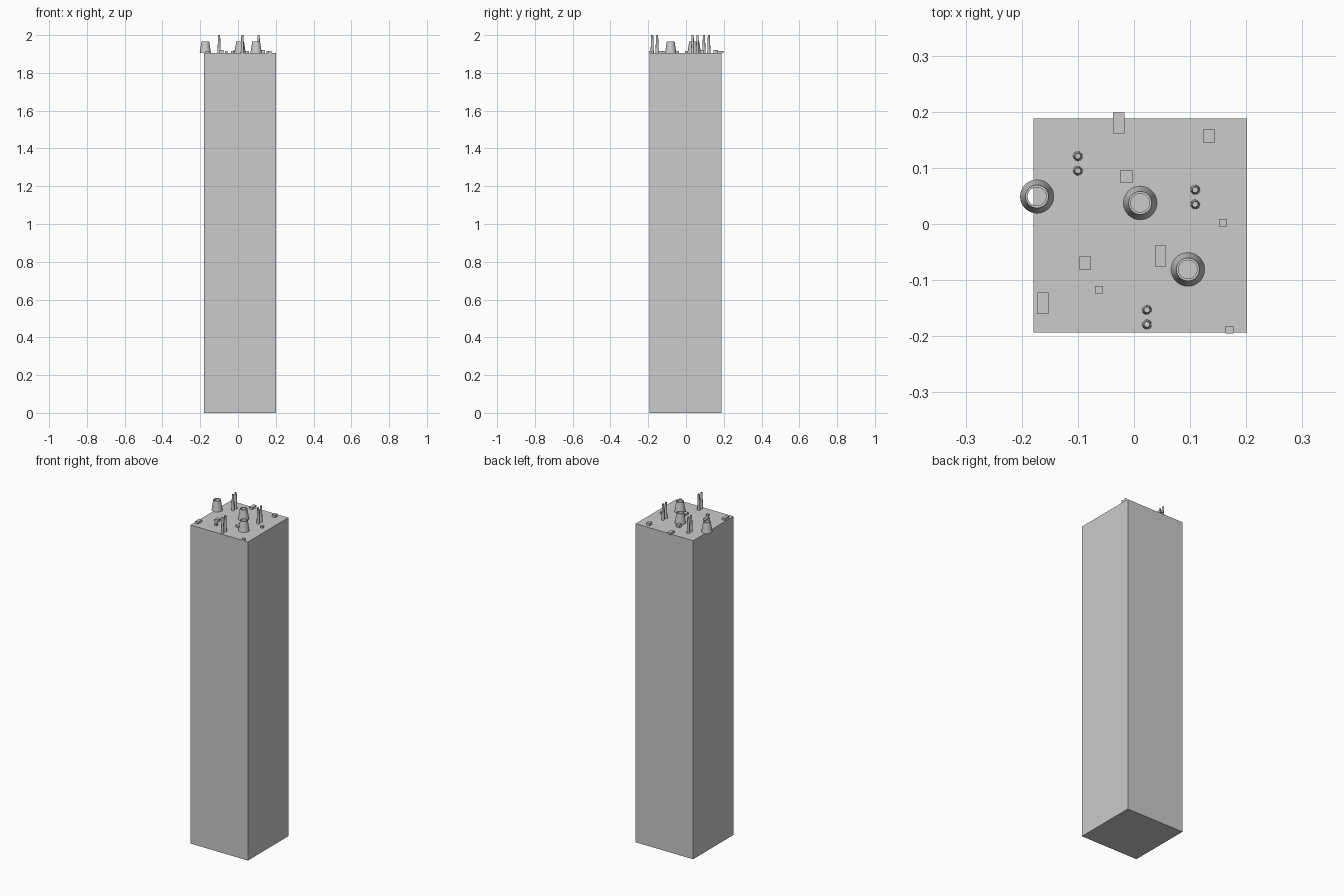
import bpy, bmesh, math

if "Cube" in bpy.data.objects:
    bpy.data.objects.remove(bpy.data.objects["Cube"])

ROOF = 1.905


def finish(name, bm, smooth=False):
    bmesh.ops.recalc_face_normals(bm, faces=bm.faces)
    mesh = bpy.data.meshes.new(name)
    bm.to_mesh(mesh)
    bm.free()
    ob = bpy.data.objects.new(name, mesh)
    bpy.context.collection.objects.link(ob)
    if smooth:
        bpy.ops.object.select_all(action='DESELECT')
        ob.select_set(True)
        bpy.context.view_layer.objects.active = ob
        bpy.ops.object.shade_smooth_by_angle(angle=math.radians(35))
    return ob


def box(name, x, y, z0, sx, sy, sz):
    bm = bmesh.new()
    bmesh.ops.create_cube(bm, size=1)
    for v in bm.verts:
        v.co = (x + v.co.x * sx, y + v.co.y * sy, z0 + (v.co.z + 0.5) * sz)
    return finish(name, bm)


def tube(name, x, y, profile, sides):
    """Revolve a closed (radius, height) profile into a hollow ring."""
    bm = bmesh.new()
    rings = []
    for i in range(sides):
        a = 2 * math.pi * i / sides
        rings.append([bm.verts.new((x + r * math.cos(a), y + r * math.sin(a), ROOF + h))
                      for r, h in profile])
    n = len(profile)
    for i in range(sides):
        p, q = rings[i], rings[(i + 1) % sides]
        for j in range(n):
            k = (j + 1) % n
            bm.faces.new((p[j], q[j], q[k], p[k]))
    return finish(name, bm, smooth=True)


# Tower block
box("tower_body", 0.011, -0.0025, 0, 0.38, 0.381, ROOF)

# Tapered open vents
vent = [(0.030, 0), (0.0205, 0.061), (0.0165, 0.061), (0.0165, 0)]
for i, (x, y) in enumerate([(-0.173, 0.049), (0.011, 0.0375), (0.096, -0.081)]):
    tube(f"roof_vent_{i + 1}", x, y, vent, 32)

# Pairs of slender tapered pipes
pipe = [(0.0087, 0), (0.0055, 0.095), (0.0045, 0.095), (0.0045, 0)]
for i, (x, y) in enumerate([(-0.1, 0.108), (0.109, 0.048), (0.023, -0.166)]):
    for side, dy in (("back", 0.013), ("front", -0.013)):
        tube(f"roof_pipe_{i + 1}_{side}", x, y + dy, pipe, 12)

# Small rooftop units: three sizes, three places each
units = {
    "long_unit": ((0.020, 0.038, 0.012), [(-0.027, 0.180), (0.047, -0.057), (-0.162, -0.141)]),
    "square_unit": ((0.021, 0.023, 0.015), [(0.1335, 0.157), (-0.0135, 0.085), (-0.087, -0.0695)]),
    "small_unit": ((0.0145, 0.0135, 0.012), [(0.1585, 0.002), (-0.0625, -0.1175), (0.170, -0.1885)]),
}
for name, (size, places) in units.items():
    for i, (x, y) in enumerate(places):
        box(f"{name}_{i + 1}", x, y, ROOF, *size)
